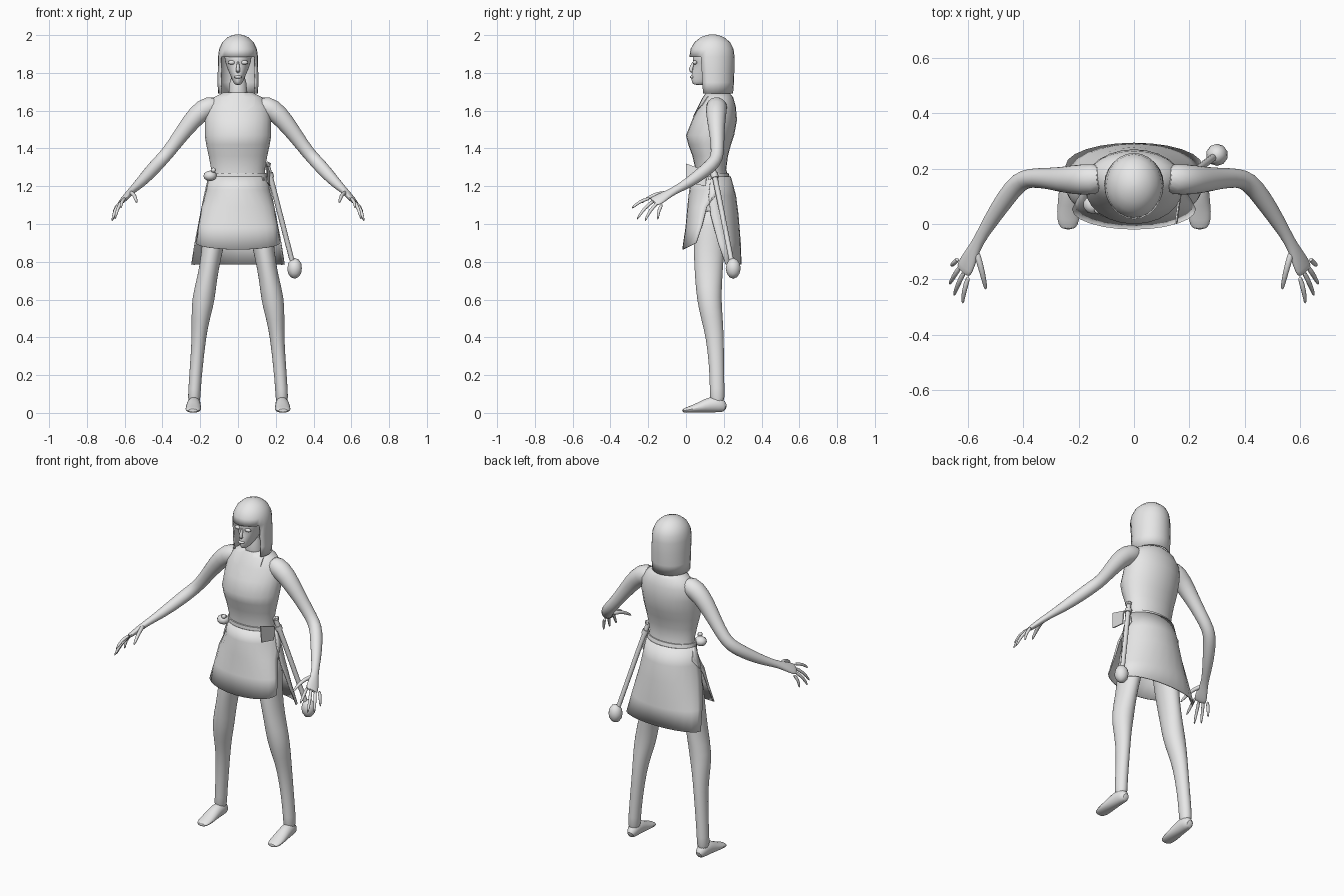
import bpy, bmesh, math
from mathutils import Vector

cube = bpy.data.objects.get("Cube")
if cube:
    bpy.data.objects.remove(cube, do_unlink=True)

grey = bpy.data.materials.new("plain_grey")
grey.use_nodes = True
grey.diffuse_color = (0.8, 0.8, 0.8, 1)
grey.node_tree.nodes["Principled BSDF"].inputs["Base Color"].default_value = (0.8, 0.8, 0.8, 1)


def finish(name, bm, mirror=False, subdiv=0, thick=0, smooth=True):
    bmesh.ops.recalc_face_normals(bm, faces=bm.faces)
    mesh = bpy.data.meshes.new(name)
    bm.to_mesh(mesh)
    bm.free()
    mesh.materials.append(grey)
    ob = bpy.data.objects.new(name, mesh)
    bpy.context.collection.objects.link(ob)
    bpy.ops.object.select_all(action='DESELECT')
    ob.select_set(True)
    bpy.context.view_layer.objects.active = ob
    if smooth:
        bpy.ops.object.shade_smooth_by_angle(angle=math.radians(50))
    if subdiv:
        ob.modifiers.new("Smooth", 'SUBSURF').levels = subdiv
    if thick:
        sol = ob.modifiers.new("Thickness", 'SOLIDIFY')
        sol.thickness, sol.offset = thick, 0
    if mirror:
        ob.modifiers.new("Mirror", 'MIRROR')
    return ob


def bridge(bm, rings, closed=True):
    for a, b in zip(rings, rings[1:]):
        for i in range(len(a) if closed else len(a) - 1):
            j = (i + 1) % len(a)
            bm.faces.new((a[i], a[j], b[j], b[i]))


def loft(rows, n=24, caps=True, grow=0):
    """Horizontal oval rings: height, half width, front y, back y."""
    bm = bmesh.new()
    rings = []
    for z, w, f, b in rows:
        ring = []
        for i in range(n):
            a = math.tau * i / n
            ring.append(bm.verts.new(((w + grow) * math.sin(a),
                                      (f + b) / 2 - ((b - f) / 2 + grow) * math.cos(a), z)))
        rings.append(ring)
    bridge(bm, rings)
    if caps:
        bm.faces.new(rings[0])
        bm.faces.new(rings[-1])
    return bm


def tube(pts, hint=(1, 0, 0), n=12):
    """Oval rings across a path: x, y, z, radius along hint, other radius."""
    bm = bmesh.new()
    rings = []
    for k, p in enumerate(pts):
        t = (Vector(pts[min(k + 1, len(pts) - 1)][:3]) - Vector(pts[max(k - 1, 0)][:3])).normalized()
        h = Vector(hint)
        u = (h - t * h.dot(t)).normalized()
        v = t.cross(u)
        ring = []
        for i in range(n):
            a = math.tau * i / n
            ring.append(bm.verts.new(Vector(p[:3]) + u * p[3] * math.cos(a) + v * p[-1] * math.sin(a)))
        rings.append(ring)
    bridge(bm, rings)
    bm.faces.new(rings[0])
    bm.faces.new(rings[-1])
    return bm


def panel(rows, n=12):
    """Curved cloth: height, half width, middle y, edge y, edge lift."""
    bm = bmesh.new()
    rings = []
    for z, w, ym, ye, lift in rows:
        ring = []
        for i in range(n + 1):
            u = 2 * i / n - 1
            c = 1 - math.cos(u * math.pi / 2)
            ring.append(bm.verts.new((w * math.sin(u * math.pi / 2), ym + (ye - ym) * c, z + lift * c)))
        rings.append(ring)
    bridge(bm, rings, closed=False)
    return bm


def blob(name, loc, size, detail=2, mirror=False, smooth=True):
    bm = bmesh.new()
    bmesh.ops.create_icosphere(bm, subdivisions=detail, radius=1)
    for v in bm.verts:
        v.co = Vector([c * s + o for c, s, o in zip(v.co, size, loc)])
    return finish(name, bm, mirror, smooth=smooth)


# Torso in a sleeveless tunic, with a pointed neckline plate
torso = [(1.22, .15, .05, .23), (1.29, .142, .05, .213), (1.36, .155, .034, .222),
         (1.42, .168, .012, .238), (1.47, .176, .0, .255), (1.55, .176, .032, .27),
         (1.62, .168, .066, .264), (1.67, .13, .092, .25), (1.695, .08, .11, .23)]
finish("tunic", loft(torso))
plate = finish("neckline", loft(torso, grow=.004))
bm = bmesh.new()
outline = [(-.09, 1.72), (-.09, 1.63), (0, 1.57), (.09, 1.63), (.09, 1.72)]
ends = [[bm.verts.new((x, y, z)) for x, z in outline] for y in (-.2, .12)]
bridge(bm, ends)
for end in ends:
    bm.faces.new(end)
cutter = finish("neckline_cutter", bm, smooth=False)
cutter.hide_render = True
cut = plate.modifiers.new("Cut", 'BOOLEAN')
cut.operation, cut.object = 'INTERSECT', cutter
bpy.context.view_layer.objects.active = plate
bpy.ops.object.modifier_apply(modifier="Cut")
bpy.data.objects.remove(cutter, do_unlink=True)

# Pelvis, belt and split skirt
finish("pelvis", loft([(.93, .06, .09, .17), (.98, .14, .06, .2), (1.1, .16, .05, .23),
                       (1.23, .148, .05, .23)]))
finish("belt", loft([(1.225, .157, .04, .238), (1.27, .15, .042, .225)]))
finish("skirt_front", panel([(1.25, .153, .037, .15, 0), (1.18, .17, .02, .18, 0),
                             (1.09, .19, .01, .11, 0), (.98, .207, 0, .085, .01),
                             (.865, .222, -.017, .055, .035)]), thick=.006)
finish("skirt_back", panel([(1.25, .155, .235, .13, 0), (1.15, .178, .262, .12, 0),
                            (1.05, .198, .275, .13, 0), (.9, .227, .287, .17, 0),
                            (.785, .245, .291, .21, 0)]), thick=.006)

# Neck and head
finish("neck", tube([(0, .165, 1.64, .065), (0, .155, 1.7, .048), (0, .145, 1.8, .046)]), subdiv=1)
finish("head", loft([(1.735, .014, .04, .1), (1.75, .026, .03, .14), (1.785, .04, .026, .2),
                     (1.82, .056, .036, .22), (1.85, .066, .04, .23), (1.875, .072, .032, .23),
                     (1.93, .076, .045, .23)]), subdiv=1)
blob("eye", (.034, .047, 1.855), (.02, .012, .011), mirror=True)
blob("mouth", (0, .032, 1.778), (.022, .012, .008))
finish("nose", tube([(0, .045, 1.865, .006, .006), (0, .028, 1.83, .009, .012),
                     (0, .024, 1.812, .014, .012), (0, .04, 1.8, .008, .006)], n=8), subdiv=1)

# Helmet with an open face
bm = loft([(1.69, .102, .04, .245), (1.75, .104, .035, .25), (1.82, .103, .028, .252),
           (1.885, .102, .022, .253), (1.925, .096, .028, .248), (1.96, .08, .048, .23),
           (1.985, .053, .08, .2), (1.997, .025, .112, .168), (2.0, .006, .134, .146)], caps=False)
top = max(v.co.z for v in bm.verts)
bm.faces.new([v for v in bm.verts if v.co.z > top - .001])
opening = [f for f in bm.faces if f.calc_center_median().z < 1.885
           and abs(f.calc_center_median().x) < .083 and f.calc_center_median().y < .12]
bmesh.ops.delete(bm, geom=opening, context='FACES')
finish("helmet", bm, thick=.008)

# Arms with palms, fingers and thumbs
across = (.5, .6, -.4)
finish("arm", tube([(.1, .165, 1.635, .055, .055), (.185, .16, 1.612, .06, .06),
                    (.25, .16, 1.54, .049, .05), (.31, .165, 1.46, .038, .04),
                    (.375, .168, 1.372, .035, .035), (.415, .155, 1.33, .036, .036),
                    (.46, .1, 1.28, .036, .036), (.52, .01, 1.215, .028, .028),
                    (.565, -.065, 1.175, .02, .018), (.588, -.11, 1.15, .03, .018),
                    (.612, -.16, 1.122, .04, .014), (.62, -.175, 1.115, .032, .009)],
                   across, 16), mirror=True, subdiv=1)
tips = {"little": (.66, -.15, 1.02), "ring": (.668, -.22, 1.01),
        "middle": (.652, -.262, 1.02), "index": (.62, -.29, 1.08)}
for k, (label, tip) in enumerate(tips.items()):
    root = Vector((.635, -.125, 1.105)).lerp(Vector((.597, -.185, 1.138)), k / 3)
    mid = root.lerp(Vector(tip), .5) + Vector((.008, -.008, .012))
    finish(label + "_finger", tube([(*root, .011), (*mid, .0095), (*tip, .006)], across, 8),
           mirror=True, subdiv=1)
finish("thumb", tube([(.575, -.085, 1.165, .014), (.555, -.15, 1.162, .012),
                      (.543, -.2, 1.14, .01), (.535, -.24, 1.11, .006)], across, 8),
       mirror=True, subdiv=1)

# Legs and feet
finish("leg", tube([(.105, .135, 1.08, .075, .085), (.12, .13, .98, .068, .088),
                    (.138, .12, .85, .055, .082), (.162, .12, .72, .052, .074),
                    (.184, .122, .6, .063, .066), (.198, .138, .5, .049, .058),
                    (.207, .153, .4, .038, .048), (.22, .162, .25, .035, .04),
                    (.231, .165, .12, .033, .039), (.233, .166, .04, .035, .04)], n=16),
       mirror=True, subdiv=1)
foot = [(.23, .213, .02, .02, .02), (.232, .18, .045, .036, .045), (.234, .13, .045, .038, .045),
        (.236, .07, .028, .042, .028), (.238, .015, .017, .044, .017), (.238, -.022, .01, .028, .01)]
finish("foot", tube(foot), mirror=True, subdiv=1)

# Mace hanging at the left hip
finish("mace_handle", tube([(.155, .14, 1.31, .014), (.2, .175, 1.14, .014),
                            (.285, .24, .81, .013)], n=8))
finish("mace_grip", tube([(.165, .148, 1.27, .02), (.172, .153, 1.245, .02)], n=8))
blob("mace_pommel", (.157, .14, 1.315), (.02, .022, .016), 1, smooth=False)
blob("mace_head", (.3, .25, .765), (.04, .04, .055), 2)

# Knotted cloth on the left hip, pouch on the right
bm = bmesh.new()
bm.faces.new([bm.verts.new(p) for p in
              ((.15, 0, 1.32), (.165, .11, 1.28), (.168, .105, 1.2), (.155, .005, 1.22))])
finish("hip_cloth", bm, thick=.006, smooth=False)
blob("pouch", (-.148, .07, 1.255), (.036, .034, .028), 2)
blob("pouch_knot", (-.13, .05, 1.285), (.016, .016, .014), 1)
